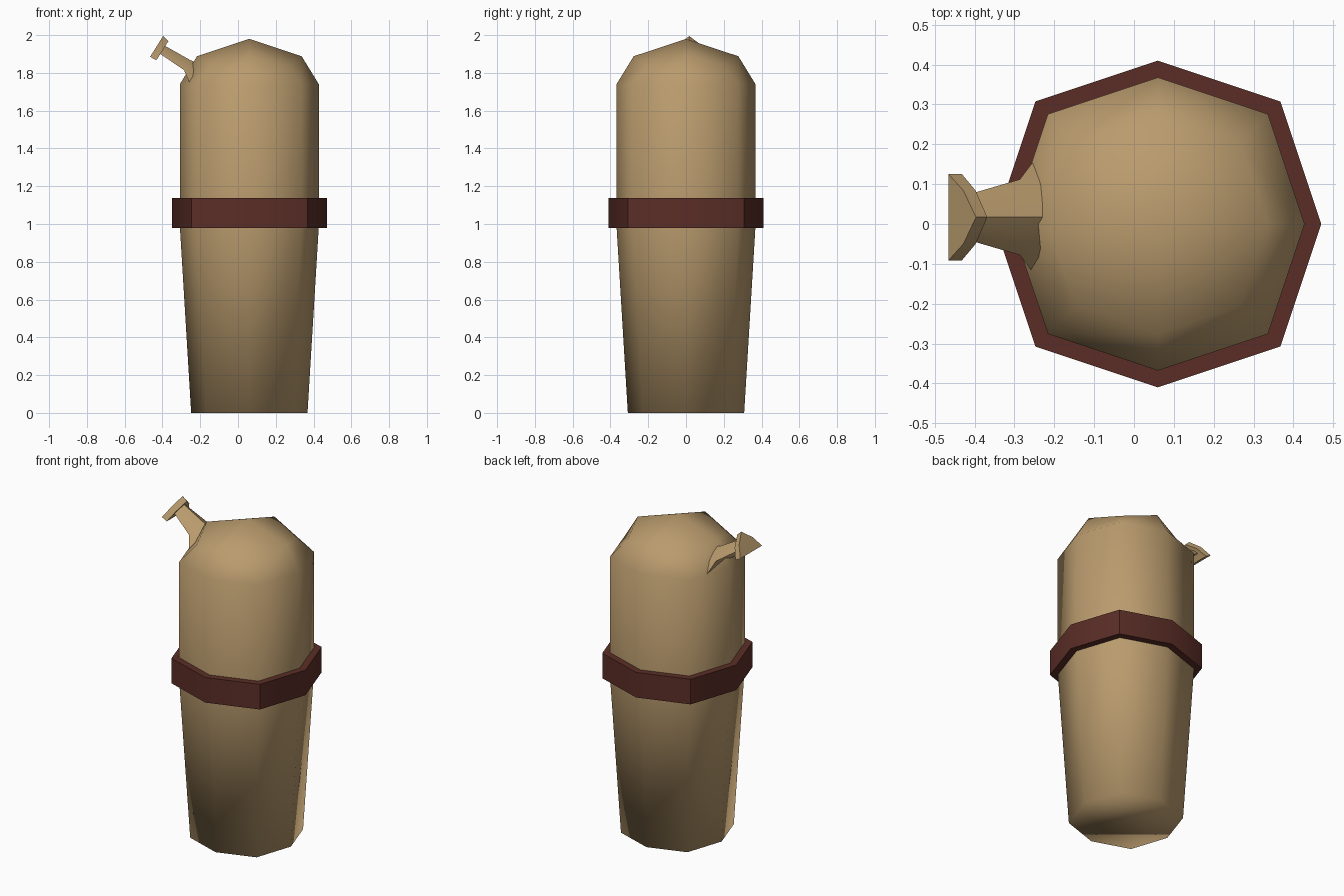
import bpy, bmesh, math
from mathutils import Vector

if "Cube" in bpy.data.objects:
    bpy.data.objects.remove(bpy.data.objects["Cube"])

CX = 0.06  # axis of the vessel


def material(name, rgb):
    m = bpy.data.materials.new(name)
    m.diffuse_color = (*rgb, 1)
    m.use_nodes = True
    m.node_tree.nodes["Principled BSDF"].inputs["Base Color"].default_value = m.diffuse_color
    return m


tan = material("tan_hide", (0.49, 0.33, 0.155))
maroon = material("maroon_leather", (0.105, 0.027, 0.02))


def ring(bm, r, z, diag=0.75):
    """Eight points: axis points at r, diagonal points at (diag*r, diag*r)."""
    out = []
    for k in range(8):
        a = k * math.pi / 4
        d = r if k % 2 == 0 else r * diag * math.sqrt(2)
        out.append(bm.verts.new((CX + d * math.cos(a), d * math.sin(a), z)))
    return out


def bridge(bm, a, b):
    n = len(a)
    for i in range(n):
        j = (i + 1) % n
        bm.faces.new((a[i], a[j], b[j], b[i]))


def finish(bm, name, mat, angle=None):
    bmesh.ops.recalc_face_normals(bm, faces=bm.faces[:])
    me = bpy.data.meshes.new(name)
    bm.to_mesh(me)
    bm.free()
    me.materials.append(mat)
    ob = bpy.data.objects.new(name, me)
    bpy.context.collection.objects.link(ob)
    for p in me.polygons:
        p.use_smooth = True
    if angle:
        bpy.ops.object.select_all(action='DESELECT')
        ob.select_set(True)
        bpy.context.view_layer.objects.active = ob
        bpy.ops.object.shade_smooth_by_angle(angle=math.radians(angle))
    return ob


# Vessel body: tapered lower half, straight upper half, rounded-box dome
bm = bmesh.new()
rings = [ring(bm, r, z) for r, z in ((0.308, 0), (0.368, 0.99), (0.368, 1.74))]
for a, b in zip(rings, rings[1:]):
    bridge(bm, a, b)
bm.faces.new(rings[0])
rim = rings[-1]
apex = bm.verts.new((CX, 0, 1.98))
mids, corners = [], []
for k in range(4):
    a = k * math.pi / 2
    mids.append(bm.verts.new((CX + 0.277 * math.cos(a), 0.277 * math.sin(a), 1.888)))
    a += math.pi / 4
    corners.append(bm.verts.new((CX + 0.289 * math.cos(a), 0.289 * math.sin(a), 1.84)))
for k in range(4):
    n = (k + 1) % 4
    bm.faces.new((rim[2 * k], rim[2 * k + 1], corners[k], mids[k]))
    bm.faces.new((rim[2 * k + 1], rim[2 * n], mids[n], corners[k]))
    bm.faces.new((mids[k], corners[k], mids[n], apex))
finish(bm, "vessel_body", tan)

# Strap: octagonal band around the middle
bm = bmesh.new()
loops = [ring(bm, r, z) for r, z in
         ((0.36, 0.98), (0.41, 0.98), (0.41, 1.138), (0.36, 1.138))]
for i in range(4):
    bridge(bm, loops[i], loops[(i + 1) % 4])
finish(bm, "strap", maroon, 50)

# Spout: five-sided neck flaring into the dome, ending in a lipped mouth
UP = Vector((0.53, 0, 0.848))
SIDE = Vector((0, 1, 0))


def section(bm, x, z, low, high, half):
    c = Vector((x, 0.017, z))
    mid = low + (high - low) * 0.54
    pts = ((0, high), (0.62 * half, mid), (half, low), (-half, low), (-0.62 * half, mid))
    return [bm.verts.new(c + SIDE * v + UP * u) for v, u in pts]


bm = bmesh.new()
parts = [section(bm, *s) for s in (
    (-0.205, 1.815, -0.09, 0.03, 0.14),     # buried root
    (-0.270, 1.842, -0.031, 0.031, 0.095),  # neck base
    (-0.400, 1.921, -0.024, 0.026, 0.058),  # neck end
    (-0.400, 1.918, -0.060, 0.060, 0.108),  # lip back
    (-0.431, 1.940, -0.065, 0.065, 0.108),  # lip front
)]
for a, b in zip(parts, parts[1:]):
    bridge(bm, a, b)
bm.faces.new(parts[0])
bm.faces.new(parts[-1])
finish(bm, "spout", tan, 50)
